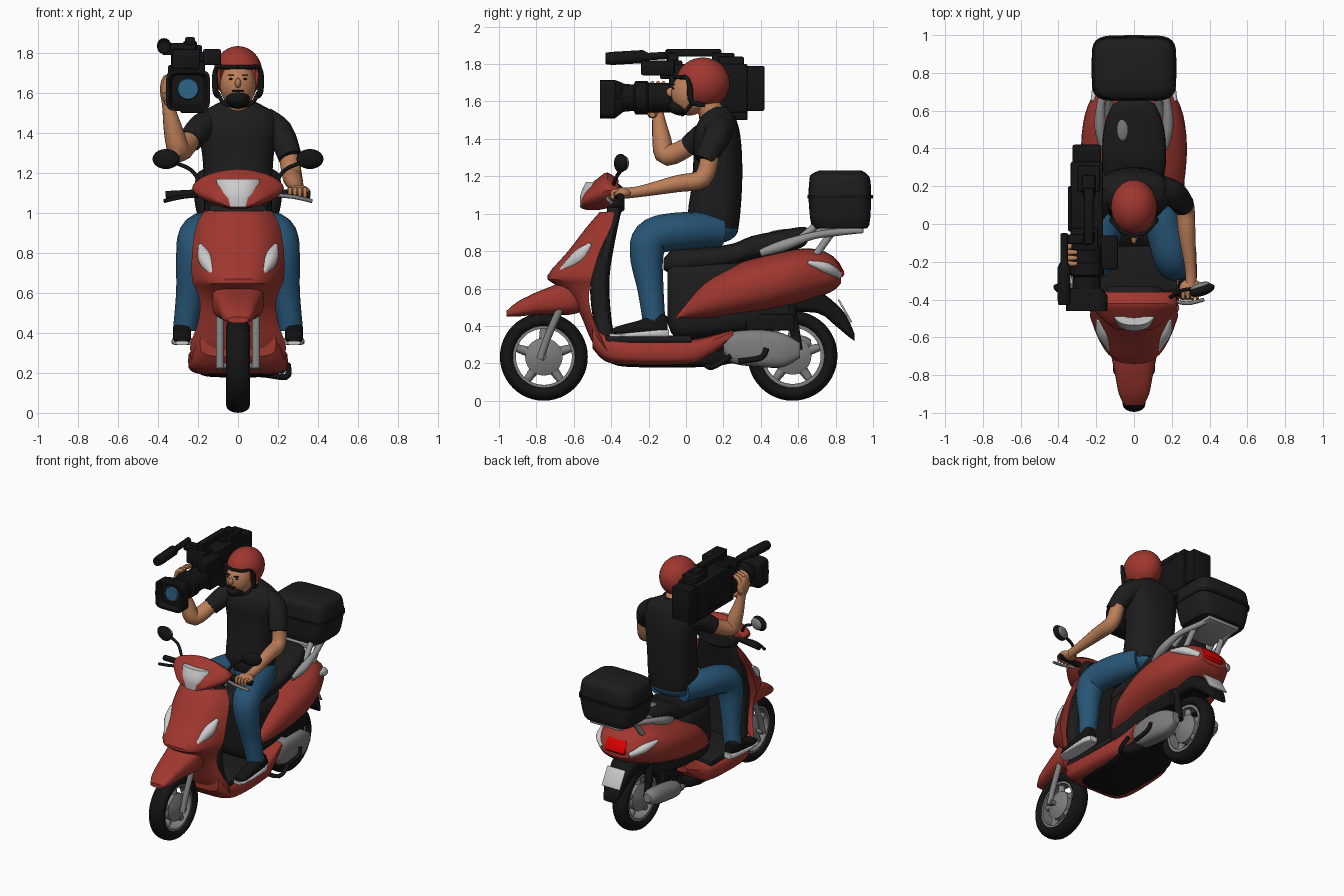
import bpy, bmesh
from math import cos, sin, pi, copysign
from mathutils import Vector, Matrix, Euler

default_cube = bpy.data.objects.get("Cube")
if default_cube:
    bpy.data.objects.remove(default_cube, do_unlink=True)


def material(name, red, green, blue):
    mat = bpy.data.materials.new(name)
    mat.use_nodes = True
    colour = (red, green, blue, 1)
    mat.diffuse_color = colour
    shader = next(n for n in mat.node_tree.nodes if n.type == 'BSDF_PRINCIPLED')
    shader.inputs["Base Color"].default_value = colour
    return mat


paint_red = material("paint red", .35, .038, .028)
lamp_red = material("lamp red", .75, 0, 0)
soft_black = material("soft black", .012, .012, .012)
deep_black = material("deep black", .007, .007, .007)
denim_blue = material("denim blue", .02, .09, .18)
skin_tan = material("skin tan", .5, .21, .1)
metal_grey = material("metal grey", .21, .21, .21)
satin_silver = material("satin silver", .3, .3, .3)
light_grey = material("light grey", .6, .6, .6)
glass_blue = material("glass blue", .03, .13, .25)
parts = []


def finish(name, bm, mat):
    bmesh.ops.recalc_face_normals(bm, faces=bm.faces)
    mesh = bpy.data.meshes.new(name)
    bm.to_mesh(mesh)
    bm.free()
    mesh.materials.append(mat)
    part = bpy.data.objects.new(name, mesh)
    bpy.context.collection.objects.link(part)
    parts.append(part)
    return part


def resample(rows, steps):
    """Smooth curve through rows of four numbers."""
    rows = [Vector(row) for row in rows]
    result = []
    for i in range(len(rows) - 1):
        a, b, c, d = rows[max(i - 1, 0)], rows[i], rows[i + 1], rows[min(i + 2, len(rows) - 1)]
        for j in range(steps):
            t = j / steps
            result.append((b * 2 + (c - a) * t + (a * 2 - b * 5 + c * 4 - d) * t ** 2
                           + (b * 3 - a - c * 3 + d) * t ** 3) / 2)
    return result + [rows[-1]]


def skin_rings(name, rings, mat, closed=False):
    bm = bmesh.new()
    loops = [[bm.verts.new(point) for point in ring] for ring in rings]
    count = len(loops[0])
    pairs = list(zip(loops, loops[1:])) + ([(loops[-1], loops[0])] if closed else [])
    for first, second in pairs:
        for i in range(count):
            j = (i + 1) % count
            bm.faces.new((first[i], first[j], second[j], second[i]))
    if not closed:
        bm.faces.new(loops[0])
        bm.faces.new(loops[-1])
    return finish(name, bm, mat)


def loft(name, axis, sections, mat, power=2.5, x=0, steps=3):
    """Rounded sections (position, low, high, half width) along y or z."""
    rings = []
    for t, low, high, width in resample(sections, steps):
        ring = []
        for i in range(28):
            c, s = cos(2 * pi * i / 28), sin(2 * pi * i / 28)
            u = x + width * copysign(abs(c) ** (2 / power), c)
            v = (low + high) / 2 + (high - low) / 2 * copysign(abs(s) ** (2 / power), s)
            ring.append((u, t, v) if axis == 'y' else (u, v, t))
        rings.append(ring)
    return skin_rings(name, rings, mat)


def bow(name, sections, mat):
    """Bow-shaped plan sections (height, front, back, half width)."""
    rings = []
    for z, front, back, width in resample(sections, 3):
        steps = [i / 10 for i in range(-10, 11)]
        rings.append([(u * width, front + (back - front) * abs(u) ** 3, z) for u in steps])
    return skin_rings(name, rings, mat)


def tube(name, points, mat, steps=4, side=1):
    """Round tube through (x, y, z, radius) points."""
    rows = resample([(x * side, y, z, r) for x, y, z, r in points], steps)
    path = [row.to_3d() for row in rows]
    across = abs((path[-1] - path[0]).normalized().x) > .8
    ref = Vector((0, 1, 0)) if across else Vector((1, 0, 0))
    rings = []
    for i, centre in enumerate(path):
        along = (path[min(i + 1, len(path) - 1)] - path[max(i - 1, 0)]).normalized()
        u = along.cross(ref).normalized()
        v = u.cross(along)
        rings.append([centre + (u * cos(pi * k / 8) + v * sin(pi * k / 8)) * rows[i].w
                      for k in range(16)])
    return skin_rings(name, rings, mat)


def both(name, points, mat, steps=4):
    for label, side in (("left_", 1), ("right_", -1)):
        tube(label + name, points, mat, steps, side)


def place(centre, size, turn):
    return Matrix.LocRotScale(Vector(centre), Euler(turn), Vector(size))


def box(name, centre, size, mat, turn=(0, 0, 0), bevel=.01):
    bm = bmesh.new()
    bmesh.ops.create_cube(bm, size=1, matrix=place(centre, size, turn))
    bmesh.ops.bevel(bm, geom=bm.edges[:], offset=min(bevel, min(size) / 3), segments=2,
                    affect='EDGES', profile=.5)
    return finish(name, bm, mat)


def ball(name, centre, size, mat, turn=(0, 0, 0), keep=None):
    bm = bmesh.new()
    bmesh.ops.create_uvsphere(bm, u_segments=32, v_segments=20, radius=1,
                              matrix=place(centre, size, turn))
    if keep:
        gone = [f for f in bm.faces if not keep(f.calc_center_median())]
        bmesh.ops.delete(bm, geom=gone, context='FACES')
    return finish(name, bm, mat)


def lathe(name, y, z, profile, mat, closed=True):
    """Turn (x, radius) points about an axle."""
    rings = [[(x, y + r * cos(pi * k / 24), z + r * sin(pi * k / 24)) for k in range(48)]
             for x, r in profile]
    return skin_rings(name, rings, mat, closed)


def wheel(name, y, radius):
    turns = [2 * pi * i / 16 for i in range(16)]
    lathe(name + "_tyre", y, radius,
          [(.06 * cos(a), radius - .04 + .04 * sin(a)) for a in turns], deep_black)
    lathe(name + "_rim", y, radius, [(-.04, .17), (.04, .17), (.04, .15), (-.04, .15)], metal_grey)
    lathe(name + "_hub", y, radius,
          [(-.06, .03), (-.03, .1), (.03, .1), (.06, .03)], metal_grey, closed=False)
    for i in range(5):
        dy, dz = cos(2 * pi * i / 5 + pi / 2), sin(2 * pi * i / 5 + pi / 2)
        tube(name + "_spoke", [(0, y + dy * .05, radius + dz * .05, .03),
                               (0, y + dy * .16, radius + dz * .16, .02)], metal_grey, 1)


# Wheels, fork and front fender
wheel("front_wheel", -.76, .235)
wheel("rear_wheel", .57, .24)
both("fork_leg", [(.09, -.78, .22, .02), (.09, -.74, .34, .02), (.09, -.66, .52, .02)], metal_grey)
tube("front_axle", [(-.1, -.76, .235, .015), (.1, -.76, .235, .015)], metal_grey, 1)
loft("front_fender", 'y', [(-.96, .45, .48, .05), (-.9, .45, .53, .08), (-.8, .46, .58, .1),
                           (-.7, .46, .62, .12), (-.62, .46, .66, .13), (-.54, .48, .64, .11)], paint_red, 3)

# Leg shield with lamps and inner panel
bow("leg_shield", [(1.01, -.46, -.38, .17), (.93, -.53, -.4, .21), (.8, -.63, -.46, .23),
                   (.67, -.74, -.5, .23), (.62, -.7, -.51, .21), (.55, -.62, -.52, .19),
                   (.45, -.56, -.5, .2), (.33, -.51, -.45, .24), (.22, -.44, -.4, .22)], paint_red)
loft("inner_shield", 'z', [(1.04, -.42, -.34, .14), (.85, -.45, -.38, .19), (.65, -.51, -.41, .19),
                           (.45, -.5, -.4, .18), (.33, -.47, -.38, .2)], soft_black, 4)
both("shield_lamp", [(.19, -.51, .84, .01), (.16, -.57, .77, .04), (.12, -.67, .69, .015)], light_grey)

# Handlebar cover, grips and mirrors
loft("handlebar_cover", 'y', [(-.56, 1.03, 1.08, .09), (-.53, 1.02, 1.14, .14), (-.47, 1.02, 1.19, .2),
                              (-.42, 1.03, 1.22, .23), (-.36, 1.05, 1.18, .21)], paint_red, 1.8)
loft("dashboard", 'y', [(-.4, 1, 1.17, .16), (-.36, 1, 1.16, .16), (-.33, 1.02, 1.13, .13)], soft_black)
bow("headlight", [(1.03, -.565, -.545, .06), (1.1, -.565, -.53, .09), (1.17, -.535, -.49, .11)], light_grey)
both("grip", [(.17, -.37, 1.1, .02), (.36, -.35, 1.09, .02)], deep_black, 1)
for lever, side, mat in (("left_lever", 1, metal_grey), ("right_lever", -1, deep_black)):
    tube(lever, [(.18, -.4, 1.09, .01), (.28, -.42, 1.08, .01), (.37, -.4, 1.06, .01)], mat, 4, side)
both("mirror_stalk", [(.19, -.39, 1.15, .01), (.22, -.37, 1.2, .01), (.26, -.35, 1.23, .01),
                      (.34, -.34, 1.26, .01)], deep_black)
for side in (-1, 1):
    ball("mirror_shell", (side * .36, -.35, 1.27), (.07, .03, .05), deep_black, (0, 0, side * .3))
    ball("mirror_glass", (side * .35, -.33, 1.27), (.055, .02, .04), metal_grey, (0, 0, side * .3))

# Floor and belly
loft("side_sill", 'y', [(-.5, .28, .42, .19), (-.43, .21, .36, .23), (-.3, .19, .33, .25),
                        (0, .19, .33, .24), (.1, .22, .34, .22), (.25, .33, .38, .19)], paint_red, 4)
box("floorboard", (0, -.2, .33), (.46, .46, .04), soft_black)
loft("belly_pan", 'y', [(-.4, .2, .24, .13), (-.3, .18, .26, .19), (.1, .18, .26, .19),
                        (.24, .2, .3, .14)], deep_black, 4)
loft("frame_cover", 'y', [(-.1, .42, .72, .12), (-.06, .34, .75, .16), (.05, .33, .75, .17),
                          (.3, .36, .75, .18), (.55, .4, .7, .14)], soft_black, 4)

# Rear bodywork, seat and tail
loft("rear_body", 'y', [(-.07, .42, .45, .15), (0, .42, .54, .19), (.1, .42, .65, .24),
                        (.25, .44, .73, .27), (.42, .47, .78, .28), (.58, .51, .81, .26),
                        (.7, .55, .81, .21), (.79, .59, .77, .16), (.83, .63, .71, .11)], paint_red)
loft("seat", 'y', [(-.12, .7, .76, .1), (-.06, .68, .81, .14), (.1, .7, .82, .15), (.25, .72, .84, .16),
                   (.35, .75, .88, .17), (.5, .78, .91, .16), (.62, .82, .93, .12),
                   (.65, .85, .92, .08)], soft_black, 3)
ball("seat_badge", (-.06, .5, .905), (.03, .06, .01), metal_grey, (.15, 0, 0))
box("tail_light", (0, .8, .7), (.17, .07, .1), lamp_red, (.5, 0, 0), .02)
both("tail_indicator", [(.22, .65, .74, .01), (.18, .75, .71, .03), (.11, .82, .67, .02)], light_grey)
loft("rear_mudguard", 'y', [(.5, .47, .56, .12), (.7, .47, .58, .1), (.8, .4, .52, .08),
                            (.86, .35, .45, .07), (.9, .32, .36, .05)], deep_black, 4)
box("rear_plate", (0, .85, .48), (.15, .01, .14), light_grey, (.52, 0, 0))

# Luggage rack and top box
both("grab_rail", [(.16, .4, .79, .02), (.18, .52, .83, .03), (.17, .67, .88, .02),
                   (.13, .8, .9, .02), (.1, .93, .91, .015)], satin_silver)
both("rack_strut", [(.13, .68, .76, .02), (.12, .78, .9, .02)], satin_silver, 1)
both("seat_strut", [(.14, .58, .84, .02), (.12, .7, .94, .02)], satin_silver, 1)
box("rack_plate", (0, .8, .91), (.26, .3, .03), satin_silver)
loft("top_box", 'z', [(.92, .7, .95, .16), (.94, .67, .98, .19), (1.08, .655, .99, .22),
                      (1.18, .66, .985, .21), (1.21, .67, .97, .19), (1.23, .71, .94, .15)],
     soft_black, 5)
loft("top_box_lip", 'z', [(1.08, .65, 1, .225), (1.1, .65, 1, .225)], deep_black, 5, steps=1)

# Engine, exhaust, suspension and stand
loft("engine_case", 'y', [(.2, .26, .34, .04), (.25, .2, .37, .06), (.4, .18, .38, .07),
                          (.52, .18, .36, .06), (.61, .23, .31, .03)], metal_grey, 3, x=.14)
tube("kick_lever", [(.22, .28, .21, .015), (.22, .4, .23, .015), (.21, .43, .28, .015)], deep_black)
box("engine_block", (0, .28, .3), (.2, .22, .2), deep_black)
tube("exhaust_pipe", [(-.08, .15, .24, .02), (-.14, .25, .22, .02), (-.15, .36, .25, .03)], metal_grey)
tube("silencer", [(-.14, .3, .24, .03), (-.14, .36, .25, .06), (-.15, .6, .29, .06),
                  (-.15, .67, .3, .03)], metal_grey)
both("rear_shock", [(.1, .6, .27, .025), (.1, .55, .55, .03)], deep_black, 1)
box("air_filter", (.12, .45, .42), (.1, .26, .09), deep_black)
tube("side_stand", [(.1, .1, .2, .015), (.24, .14, .18, .015), (.25, .24, .24, .015)], deep_black)

# Rider's legs and shoes
ball("hips", (0, .15, .92), (.16, .13, .08), denim_blue)
both("jeans_leg", [(.09, .18, .91, .09), (.15, .02, .91, .1), (.2, -.17, .88, .1), (.22, -.21, .78, .09),
                   (.24, -.19, .6, .07), (.265, -.17, .42, .06)], denim_blue, 5)
for side in (-1, 1):
    loft("shoe", 'y', [(-.4, .36, .38, .03), (-.36, .35, .4, .045), (-.25, .35, .43, .045),
                       (-.15, .35, .47, .045), (-.1, .36, .45, .03)], deep_black, x=side * .28)
    loft("shoe_sole", 'y', [(-.41, .34, .36, .03), (-.35, .34, .36, .05), (-.15, .34, .38, .05),
                            (-.09, .34, .38, .03)], light_grey, 4, x=side * .28)

# Torso and arms
loft("shirt", 'z', [(.92, .03, .28, .15), (1, .01, .29, .17), (1.15, .03, .3, .17), (1.3, .04, .3, .18),
                    (1.42, .04, .29, .2), (1.5, .07, .27, .18), (1.55, .11, .24, .1),
                    (1.57, .14, .22, .06)], soft_black)
tube("left_sleeve", [(.13, .18, 1.45, .08), (.21, .16, 1.4, .07), (.26, .1, 1.28, .06)], soft_black)
tube("right_sleeve", [(-.13, .18, 1.45, .08), (-.19, .1, 1.42, .07), (-.24, .02, 1.36, .06)], soft_black)
tube("left_arm", [(.25, .13, 1.32, .05), (.27, .09, 1.19, .05), (.28, -.05, 1.16, .045),
                  (.3, -.24, 1.12, .03), (.3, -.33, 1.11, .03)], skin_tan)
tube("right_arm", [(-.23, .05, 1.38, .05), (-.29, -.1, 1.31, .055), (-.32, -.13, 1.4, .05),
                   (-.35, -.15, 1.54, .03), (-.36, -.15, 1.6, .03)], skin_tan)
ball("left_hand", (.3, -.34, 1.11), (.06, .05, .03), skin_tan)
ball("right_hand", (-.36, -.16, 1.62), (.03, .06, .07), skin_tan)
tube("right_thumb", [(-.35, -.17, 1.57, .03), (-.31, -.18, 1.54, .03), (-.25, -.18, 1.53, .015)], skin_tan)
for i in range(4):
    x, y = .26 + .025 * i, -.12 - .03 * i
    tube("left_finger", [(x, -.33, 1.12, .01), (x, -.39, 1.12, .01), (x, -.39, 1.08, .01)], skin_tan)
    tube("right_finger", [(-.37, y, 1.6, .015), (-.35, y, 1.68, .015), (-.3, y, 1.7, .01)], skin_tan)

# Head and helmet
tube("neck", [(0, .16, 1.5, .07), (0, .08, 1.64, .06)], skin_tan, 1)
ball("face", (0, .02, 1.64), (.09, .1, .115), skin_tan)
ball("nose", (0, -.08, 1.65), (.015, .025, .025), skin_tan)
ball("beard", (0, -.025, 1.57), (.06, .07, .045), deep_black)
box("moustache", (0, -.08, 1.61), (.06, .02, .01), deep_black)
for side in (-1, 1):
    box("eyebrow", (side * .035, -.07, 1.69), (.03, .02, .005), deep_black)
    ball("eye", (side * .035, -.065, 1.67), (.01, .01, .005), deep_black)
helmet = ball("helmet", (0, .09, 1.7), (.122, .145, .135), paint_red,
              keep=lambda p: p.z > 1.58 and (p.y > .02 or p.z > 1.72))
shell = helmet.modifiers.new("Thickness", 'SOLIDIFY')
shell.thickness = .015
both("helmet_trim", [(.09, .1, 1.58, .01), (.11, .03, 1.6, .015), (.115, .02, 1.68, .015),
                     (.105, 0, 1.73, .01), (.06, -.045, 1.73, .01), (0, -.06, 1.73, .01)], deep_black)
both("chin_strap", [(.1, .04, 1.6, .01), (.07, 0, 1.55, .01), (0, -.02, 1.53, .01)], deep_black)

# Shoulder video camera
for name, centre, size in (("camera_body", (-.25, .12, 1.67), (.17, .42, .26)),
                           ("front_module", (-.26, -.08, 1.77), (.14, .12, .1)),
                           ("rear_module", (-.24, .24, 1.79), (.12, .14, .1)),
                           ("shoulder_pad", (-.23, .2, 1.53), (.12, .26, .06)),
                           ("camera_battery", (-.25, .37, 1.67), (.15, .1, .24)),
                           ("camera_handle", (-.24, .04, 1.86), (.05, .3, .04)),
                           ("handle_front_post", (-.24, -.07, 1.81), (.06, .06, .1)),
                           ("handle_rear_post", (-.24, .2, 1.82), (.07, .12, .08)),
                           ("viewfinder", (-.13, -.15, 1.78), (.09, .18, .08)),
                           ("viewfinder_arm", (-.2, -.1, 1.78), (.12, .05, .05)),
                           ("side_panel", (-.335, .08, 1.66), (.03, .24, .16)),
                           ("microphone_clamp", (-.32, -.08, 1.82), (.12, .05, .06))):
    box(name, centre, size, deep_black)
tube("lens_barrel", [(-.25, -.08, 1.62, .08), (-.25, -.2, 1.62, .08), (-.25, -.21, 1.62, .09),
                     (-.25, -.27, 1.62, .09), (-.25, -.28, 1.62, .07), (-.25, -.38, 1.62, .08)],
     deep_black, 1)
loft("lens_hood", 'y', [(-.34, 1.54, 1.7, .08), (-.38, 1.51, 1.715, .11), (-.46, 1.51, 1.715, .11),
                        (-.461, 1.525, 1.7, .095), (-.42, 1.54, 1.69, .08)], deep_black, 6, -.25, 1)
tube("lens_glass", [(-.25, -.41, 1.62, .06), (-.25, -.43, 1.62, .05)], glass_blue, 1)
tube("microphone", [(-.37, -.43, 1.83, .03), (-.37, -.4, 1.83, .035), (-.37, -.23, 1.84, .035),
                    (-.37, -.2, 1.84, .02), (-.37, -.05, 1.85, .02)], deep_black, 1)

# Smooth shading with crisp edges
bpy.ops.object.select_all(action='DESELECT')
for part in parts:
    part.select_set(True)
bpy.context.view_layer.objects.active = parts[0]
bpy.ops.object.shade_smooth_by_angle(angle=.6)
